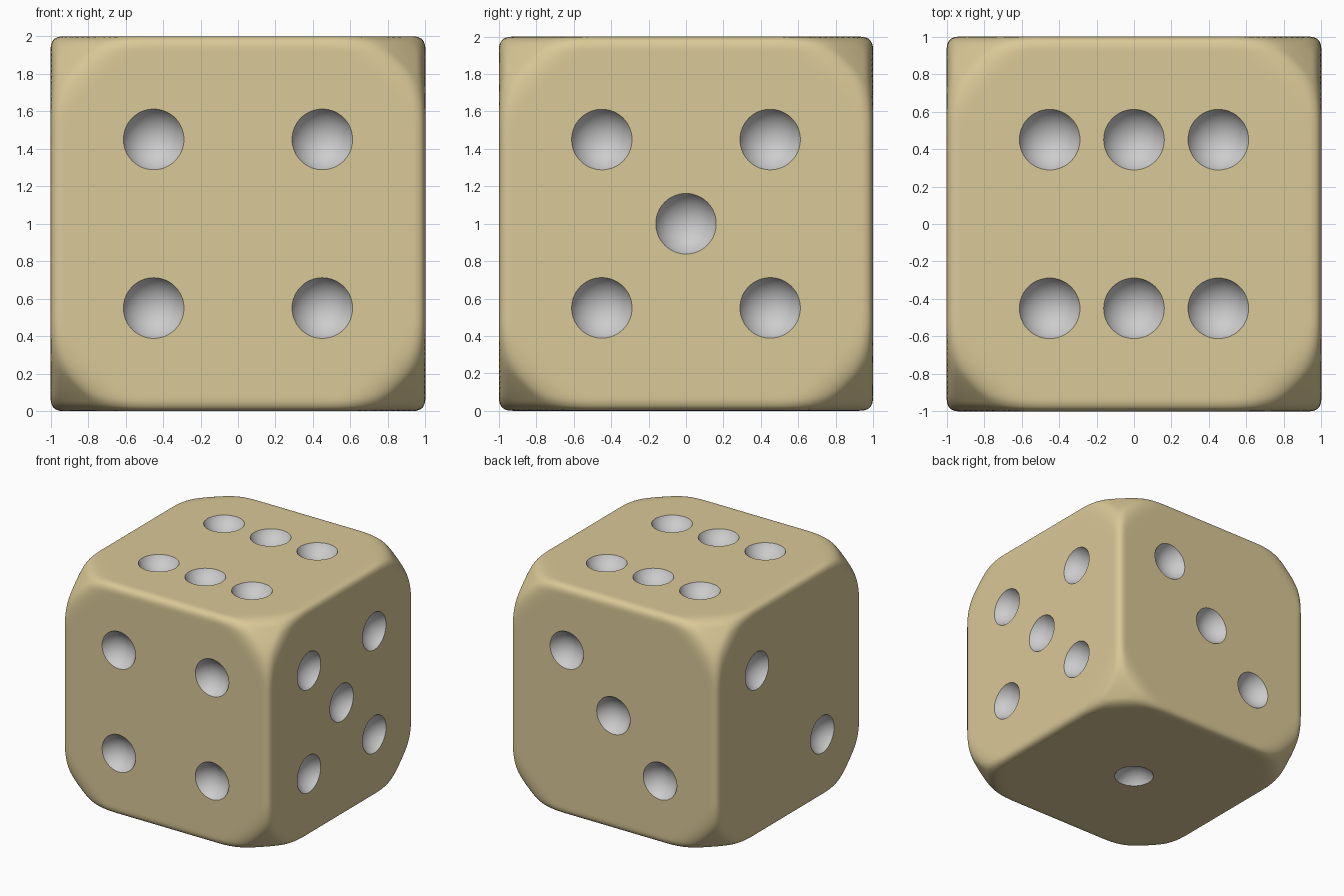
import bpy, bmesh, math
from mathutils import Vector

if "Cube" in bpy.data.objects:
    bpy.data.objects.remove(bpy.data.objects["Cube"])

P = 0.45                      # pip offset from face centre
PIP_R, PIP_DEPTH = 0.162, 0.10
SPHERE = (PIP_R ** 2 + PIP_DEPTH ** 2) / (2 * PIP_DEPTH)
OUT = 1 + SPHERE - PIP_DEPTH  # pip sphere centre distance


def smax(a, b, k):
    return max(a, b) + max(k - abs(a - b), 0) ** 2 / (4 * k)


def rounded(p):
    # cube with softened edges, corners trimmed by a sphere
    a, b, c = sorted((abs(v) for v in p), reverse=True)
    f = smax(smax(a, b, 0.07), c, 0.07)
    return p / smax(f, p.length / 1.55, 0.05)


def material(name, col):
    m = bpy.data.materials.new(name)
    m.diffuse_color = col
    m.use_nodes = True
    m.node_tree.nodes["Principled BSDF"].inputs["Base Color"].default_value = m.diffuse_color
    return m


def make(name, bm):
    me = bpy.data.meshes.new(name)
    bm.to_mesh(me)
    bm.free()
    ob = bpy.data.objects.new(name, me)
    bpy.context.collection.objects.link(ob)
    ob.location.z = 1
    return ob


# cube body: six grids, denser toward the edges
N = 60
t = [math.sin(math.pi / 2 * (2 * i / N - 1)) for i in range(N + 1)]
bm = bmesh.new()
for axis in range(3):
    for s in (-1, 1):
        grid = []
        for u in t:
            row = []
            for v in t:
                p = Vector((0, 0, 0))
                p[axis], p[(axis + 1) % 3], p[(axis + 2) % 3] = s, u, v
                row.append(bm.verts.new(rounded(p)))
            grid.append(row)
        for i in range(N):
            for j in range(N):
                q = [grid[i][j], grid[i + 1][j], grid[i + 1][j + 1], grid[i][j + 1]]
                bm.faces.new(q if s > 0 else q[::-1])
bmesh.ops.remove_doubles(bm, verts=bm.verts, dist=1e-5)
die = make("dice_body", bm)

# pip centres on each face
four = [(a, b) for a in (-P, P) for b in (-P, P)]
pips = [(x, -OUT, z) for x, z in four]                                   # front 4
pips += [(OUT, y, z) for y, z in four + [(0, 0)]]                        # right 5
pips += [(x, y, OUT) for x in (-P, 0, P) for y in (-P, P)]               # top 6
pips += [(d, OUT, d) for d in (-P, 0, P)]                                # back 3
pips += [(-OUT, d, d) for d in (-P, P)]                                  # left 2
pips += [(0, 0, -OUT)]                                                   # bottom 1
pips = [Vector(p) for p in pips]

# pip cutters
bm = bmesh.new()
for p in pips:
    new = bmesh.ops.create_uvsphere(bm, u_segments=48, v_segments=32, radius=SPHERE)["verts"]
    axis = Vector([v if abs(v) == OUT else 0 for v in p])
    rot = Vector((0, 0, 1)).rotation_difference(axis).to_matrix()
    for v in new:
        v.co = rot @ v.co + p
cutter = make("pip_cutter", bm)
cutter.hide_render = True

bpy.context.view_layer.objects.active = die
die.select_set(True)
mod = die.modifiers.new("pips", "BOOLEAN")
mod.operation = "DIFFERENCE"
mod.solver = "EXACT"
mod.object = cutter
bpy.ops.object.modifier_apply(modifier=mod.name)
bpy.data.objects.remove(cutter)

# gold body, light grey pips
die.data.materials.clear()
die.data.materials.append(material("gold", (0.70, 0.58, 0.31, 1)))
die.data.materials.append(material("pip_grey", (0.8, 0.8, 0.8, 1)))
for f in die.data.polygons:
    c = f.center
    sunk = max(abs(v) for v in c) < 0.9999
    f.material_index = int(sunk and any((c - p).length < SPHERE + 0.002 for p in pips))

bpy.ops.object.shade_smooth_by_angle(angle=math.radians(30))
